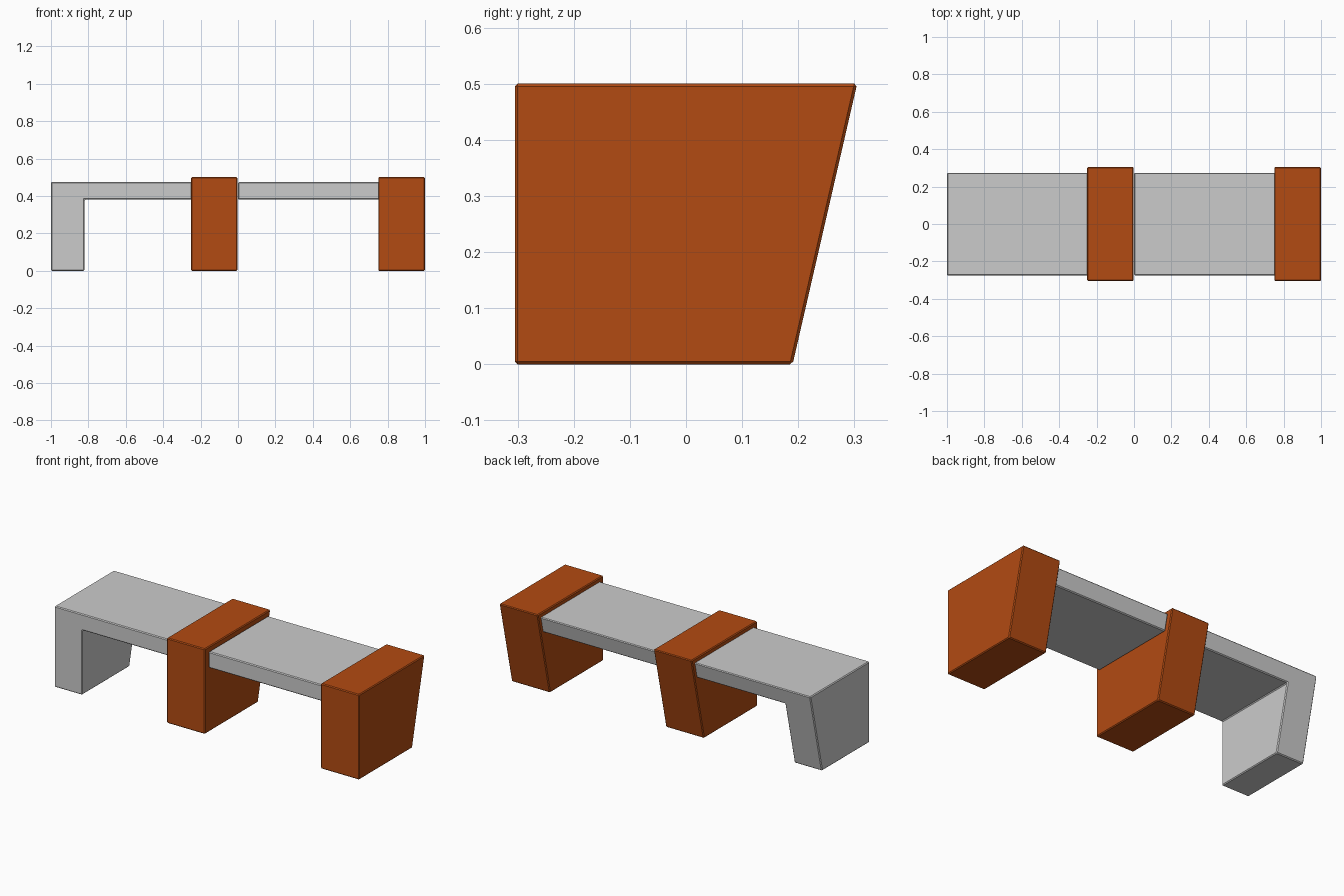
import bpy, bmesh

if "Cube" in bpy.data.objects:
    bpy.data.objects.remove(bpy.data.objects["Cube"])

SLOPE = 0.23  # backward lean of every rear face


def prism(name, profile, y_front, y_back, z_top, material=None):
    """Extrude an x-z profile from front to a slanted back plane, then chamfer it."""
    bm = bmesh.new()
    front = [bm.verts.new((x, y_front, z)) for x, z in profile]
    back = [bm.verts.new((x, y_back - SLOPE * (z_top - z), z)) for x, z in profile]
    n = len(profile)
    bm.faces.new(front)
    bm.faces.new(back[::-1])
    for i in range(n):
        j = (i + 1) % n
        bm.faces.new((front[j], front[i], back[i], back[j]))
    bmesh.ops.recalc_face_normals(bm, faces=bm.faces)
    mesh = bpy.data.meshes.new(name)
    bm.to_mesh(mesh)
    bm.free()
    obj = bpy.data.objects.new(name, mesh)
    bpy.context.collection.objects.link(obj)
    if material:
        mesh.materials.append(material)
    bevel = obj.modifiers.new("chamfer", 'BEVEL')
    bevel.width = 0.005
    bevel.segments = 1
    return obj


def rect(x0, x1, z0, z1):
    return [(x0, z0), (x1, z0), (x1, z1), (x0, z1)]


orange = bpy.data.materials.new("orange")
orange.diffuse_color = (0.45, 0.07, 0.006, 1)
orange.use_nodes = True
orange.node_tree.nodes["Principled BSDF"].inputs["Base Color"].default_value = orange.diffuse_color

# Solid orange support blocks
for name, x0, x1 in (("middle_block", -0.25, -0.002), ("end_block", 0.75, 1.0)):
    prism(name, rect(x0, x1, 0, 0.5), -0.305, 0.305, 0.5, orange)

# Left seat with its own leg, tucked into the middle block
prism("left_seat_and_leg",
      [(-1, 0), (-0.82, 0), (-0.82, 0.38), (-0.24, 0.38), (-0.24, 0.475), (-1, 0.475)],
      -0.275, 0.275, 0.475)

# Right seat slab spanning between the two blocks
prism("right_seat", rect(0.001, 0.76, 0.38, 0.475), -0.275, 0.275, 0.475)
